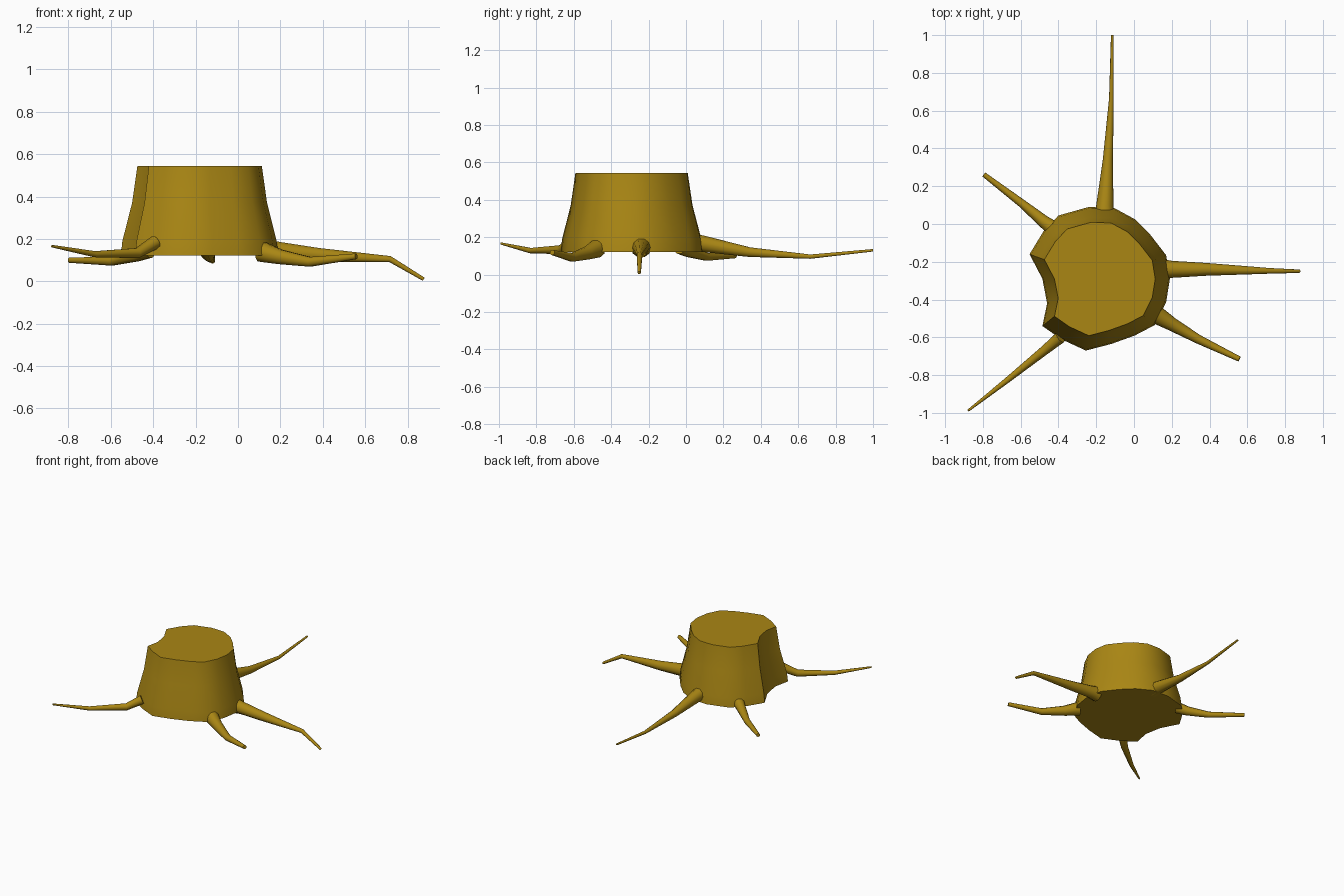
import bpy, bmesh, math
from mathutils import Vector

if "Cube" in bpy.data.objects:
    bpy.data.objects.remove(bpy.data.objects["Cube"])

bark = bpy.data.materials.new("bark")
bark.diffuse_color = (0.40, 0.24, 0.007, 1)
bark.use_nodes = True
bark.node_tree.nodes["Principled BSDF"].inputs["Base Color"].default_value = bark.diffuse_color


def finish(name, bm, angle):
    bmesh.ops.recalc_face_normals(bm, faces=bm.faces)
    mesh = bpy.data.meshes.new(name)
    bm.to_mesh(mesh)
    bm.free()
    obj = bpy.data.objects.new(name, mesh)
    bpy.context.collection.objects.link(obj)
    mesh.materials.append(bark)
    bpy.ops.object.select_all(action='DESELECT')
    obj.select_set(True)
    bpy.context.view_layer.objects.active = obj
    bpy.ops.object.shade_smooth_by_angle(angle=math.radians(angle))
    return obj


def skin(name, rings, angle):
    # Bridge closed rings of points and cap both ends
    bm = bmesh.new()
    loops = [[bm.verts.new(p) for p in ring] for ring in rings]
    for a, b in zip(loops, loops[1:]):
        n = len(a)
        for i in range(n):
            j = (i + 1) % n
            bm.faces.new((a[i], a[j], b[j], b[i]))
    bm.faces.new(loops[0])
    bm.faces.new(loops[-1])
    return finish(name, bm, angle)


# Trunk: one irregular outline with a bite on the left, scaled up the height
outline = [(-0.40, 0.045), (-0.24, 0.09), (-0.105, 0.085), (0.005, 0.025),
           (0.085, -0.055), (0.17, -0.165), (0.19, -0.29), (0.17, -0.415),
           (0.11, -0.535), (0.005, -0.59), (-0.12, -0.635), (-0.255, -0.67),
           (-0.385, -0.61), (-0.485, -0.54), (-0.46, -0.42), (-0.485, -0.29),
           (-0.553, -0.16), (-0.48, -0.04)]
cx, cy = -0.18, -0.295
levels = [(0.122, 1.0), (0.19, 0.98), (0.37, 0.857), (0.544, 0.79)]
skin("stump_trunk",
     [[(cx + (x - cx) * s, cy + (y - cy) * s, z) for x, y in outline]
      for z, s in levels], 40)

# Roots: tapered tubes, each path point is x, y, z, radius
roots = {
    "root_back": [(-0.155, 0.03, 0.17, 0.052), (-0.155, 0.09, 0.165, 0.046),
                  (-0.138, 0.34, 0.12, 0.027),
                  (-0.12, 0.665, 0.096, 0.012), (-0.115, 1.0, 0.13, 0.007)],
    "root_right": [(0.14, -0.24, 0.145, 0.055), (0.20, -0.24, 0.142, 0.045),
                   (0.38, -0.24, 0.125, 0.034),
                   (0.717, -0.248, 0.105, 0.015), (0.876, -0.25, 0.01, 0.009)],
    "root_front_right": [(0.11, -0.475, 0.14, 0.05), (0.20, -0.53, 0.115, 0.036),
                         (0.34, -0.61, 0.092, 0.024), (0.558, -0.715, 0.118, 0.014)],
    "root_front_left": [(-0.39, -0.60, 0.185, 0.032), (-0.475, -0.67, 0.133, 0.025),
                        (-0.675, -0.83, 0.128, 0.015), (-0.878, -0.988, 0.166, 0.006)],
    "root_back_left": [(-0.42, -0.03, 0.15, 0.042), (-0.48, 0.015, 0.125, 0.033),
                       (-0.595, 0.11, 0.095, 0.022), (-0.795, 0.262, 0.1, 0.013)],
}
SIDES = 10
for name, path in roots.items():
    pts = [Vector(p[:3]) for p in path]
    rings = []
    for i, p in enumerate(pts):
        d = (pts[min(i + 1, len(pts) - 1)] - pts[max(i - 1, 0)]).normalized()
        side = d.cross(Vector((0, 0, 1))).normalized()
        up = side.cross(d)
        rings.append([p + path[i][3] * (side * math.cos(t) + up * math.sin(t))
                      for t in (2 * math.pi * k / SIDES for k in range(SIDES))])
    skin(name, rings, 45)
